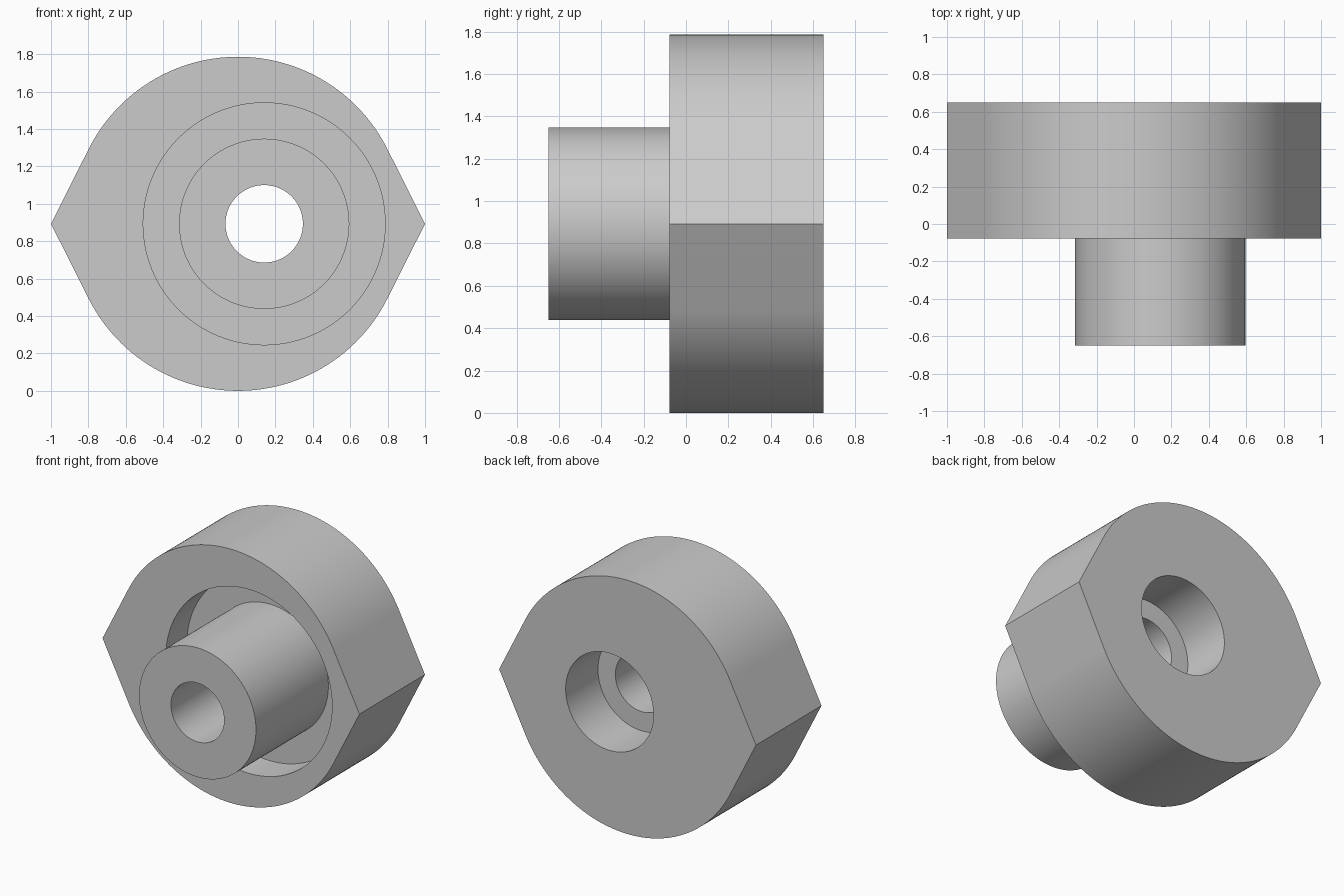
import bpy, bmesh, math
from mathutils import Vector

if "Cube" in bpy.data.objects:
    bpy.data.objects.remove(bpy.data.objects["Cube"], do_unlink=True)

R = 0.893                 # rounded body radius, also centre height
AXIS_X = 0.14             # hub and bore are offset sideways
FRONT, FACE, BACK = -0.65, -0.078, 0.65
SEG = 128

grey = bpy.data.materials.new("plain grey")
grey.use_nodes = True
colour = (0.6, 0.6, 0.6, 1)
grey.diffuse_color = colour
grey.node_tree.nodes["Principled BSDF"].inputs["Base Color"].default_value = colour


def prism(name, outline, y0, y1):
    """Extrude an (x, z) outline from y0 to y1."""
    bm = bmesh.new()
    face = bm.faces.new([bm.verts.new((x, y0, z)) for x, z in outline])
    ext = bmesh.ops.extrude_face_region(bm, geom=[face])
    moved = [g for g in ext["geom"] if isinstance(g, bmesh.types.BMVert)]
    bmesh.ops.translate(bm, verts=moved, vec=Vector((0, y1 - y0, 0)))
    bmesh.ops.recalc_face_normals(bm, faces=bm.faces)
    mesh = bpy.data.meshes.new(name)
    bm.to_mesh(mesh)
    bm.free()
    mesh.materials.append(grey)
    obj = bpy.data.objects.new(name, mesh)
    bpy.context.collection.objects.link(obj)
    return obj


def arc(cx, r, a0, a1, n):
    return [(cx + r * math.cos(a0 + (a1 - a0) * i / n),
             R + r * math.sin(a0 + (a1 - a0) * i / n)) for i in range(n + 1)]


def cylinder(name, r, y0, y1):
    return prism(name, arc(AXIS_X, r, 0, 2 * math.pi, SEG)[:-1], y0, y1)


def combine(target, tool, operation):
    """Apply a boolean and drop the tool object."""
    tool.hide_render = True
    mod = target.modifiers.new(operation.lower(), 'BOOLEAN')
    mod.operation, mod.object, mod.solver = operation, tool, 'EXACT'
    bpy.context.view_layer.objects.active = target
    bpy.ops.object.modifier_apply(modifier=mod.name)
    bpy.data.objects.remove(tool, do_unlink=True)


# Body: two arcs joined to side points by tangent flats
t = math.acos(R)
outline = ([(1, R)] + arc(0, R, t, math.pi - t, 80)
           + [(-1, R)] + arc(0, R, math.pi + t, 2 * math.pi - t, 80))
body = prism("flanged_body", outline, FACE, BACK)

# Front recess, hub standing in it, rear counterbore and through bore
combine(body, cylinder("recess_cutter", 0.647, FACE - 0.2, 0.155), 'DIFFERENCE')
combine(body, cylinder("hub", 0.455, FRONT, 0.2), 'UNION')
combine(body, cylinder("counterbore_cutter", 0.342, 0.29, BACK + 0.2), 'DIFFERENCE')
combine(body, cylinder("bore_cutter", 0.207, FRONT - 0.2, BACK + 0.1), 'DIFFERENCE')

# Smooth curved walls with crisp edges
bpy.ops.object.select_all(action='DESELECT')
body.select_set(True)
bpy.context.view_layer.objects.active = body
bpy.ops.object.shade_smooth_by_angle(angle=math.radians(30))
